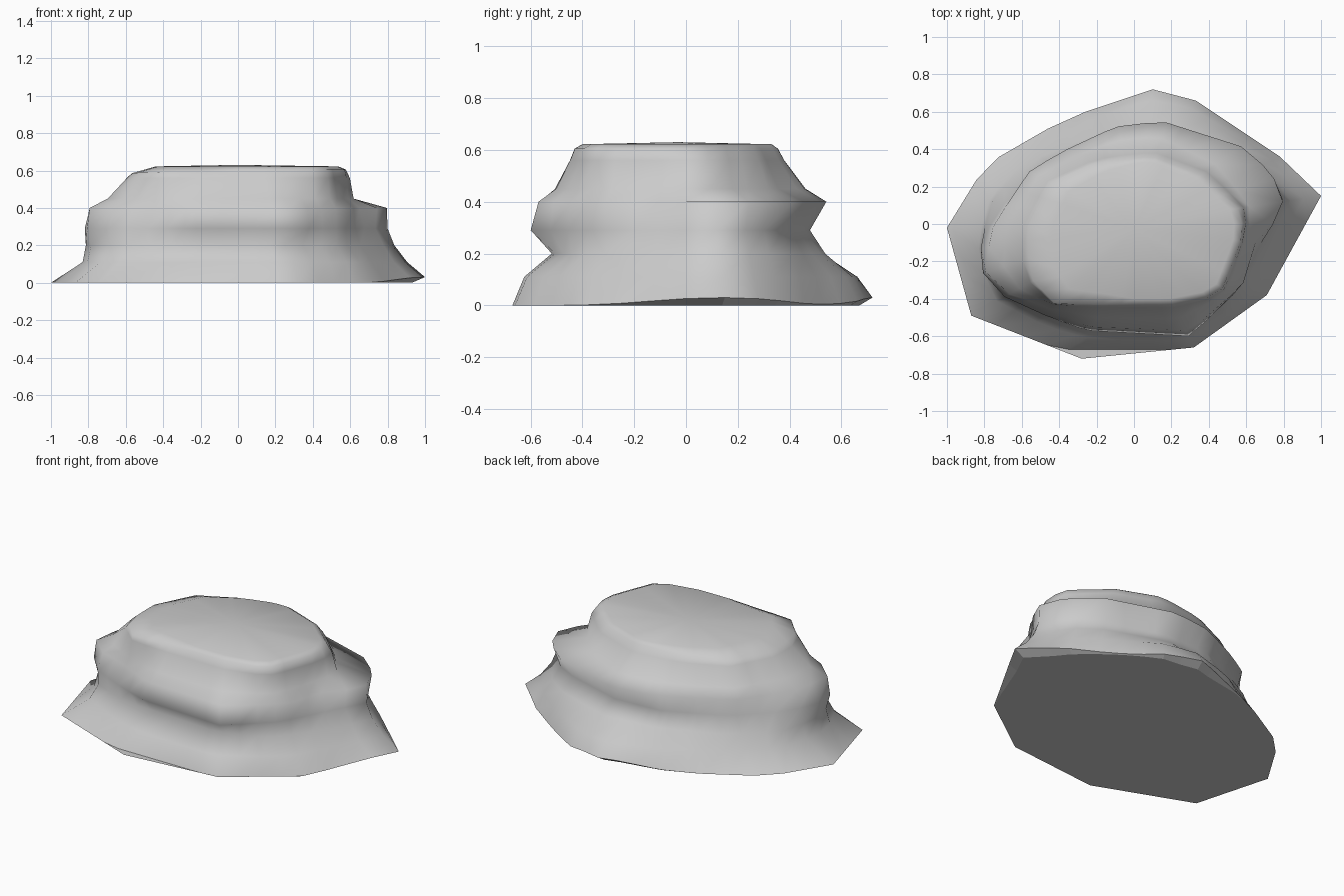
import bpy, bmesh, math
from mathutils import Vector

if "Cube" in bpy.data.objects:
    bpy.data.objects.remove(bpy.data.objects["Cube"])

N = 40
FOOT = [(-1, -.02), (-.84, .24), (-.72, .36), (-.46, .51), (-.26, .60), (.10, .72), (.33, .66),
        (.78, .36), (1, .15), (.71, -.38), (.32, -.66), (-.28, -.72), (-.87, -.49)]

# Even angles, snapped to the corners of the foot so that they stay crisp
ANG = [2 * math.pi * i / N for i in range(N)]
for x, y in FOOT:
    a = math.atan2(y, x) % (2 * math.pi)
    ANG[round(a / (2 * math.pi) * N) % N] = a

def outline(pts):
    """Resample a polygon around the origin at the shared angles."""
    out = []
    for a in ANG:
        d = Vector((math.cos(a), math.sin(a)))
        best = 0
        for j in range(len(pts)):
            p, q = Vector(pts[j - 1]), Vector(pts[j])
            e = q - p
            den = d.x * e.y - d.y * e.x
            if abs(den) < 1e-9:
                continue
            t = (p.x * e.y - p.y * e.x) / den
            u = (p.x * d.y - p.y * d.x) / den
            if t > 0 and -1e-4 <= u <= 1 + 1e-4:
                best = max(best, t)
        out.append(d * best)
    return out

def mix(a, b, f):
    """Blend two outlines by an amount that depends on the angle."""
    return [p.lerp(q, f(t)) for p, q, t in zip(a, b, ANG)]

# Cross-sections of the rock
foot = outline(FOOT)
groove = outline([(-.82, -.1), (-.76, -.36), (-.45, -.48), (.2, -.52), (.5, -.42), (.7, -.15),
                  (.84, .12), (.65, .38), (.2, .54), (-.15, .5), (-.5, .36), (-.75, .15)])
belly = outline([(-.82, -.12), (-.8, -.34), (-.45, -.5), (-.25, -.57), (.3, -.6), (.55, -.36),
                 (.68, -.1), (.8, .12), (.62, .34), (.15, .48), (-.15, .46), (-.5, .3), (-.74, .06)])
ledge = outline([(-.78, -.14), (-.8, -.33), (-.5, -.43), (-.25, -.55), (.3, -.57), (.58, -.33),
                 (.65, -.1), (.79, .05), (.8, .18), (.62, .4), (.15, .55), (-.1, .52), (-.4, .38),
                 (-.56, .28), (-.75, .0)])
crown = outline([(-.56, -.28), (-.42, -.43), (.2, -.43), (.46, -.38), (.57, -.1), (.58, .06), (.36, .26),
                 (.1, .36), (-.2, .33), (-.45, .22), (-.57, -.02)])

# The foot lifts slightly at its right and back corners
lift = [max(0, math.cos(a - .15)) ** 12 + max(0, math.cos(a - 1.43)) ** 12 for a in ANG]
bottom = [p * (1 - .07 * k) for p, k in zip(foot, lift)]
rim = [Vector((p.x, max(p.y, -.67))) for p in foot]

right = lambda a: max(0, math.cos(a))
left = lambda a: max(0, -math.cos(a))
levels = [
    (bottom, [0] * N),
    (rim, [.03 * k for k in lift]),
    (mix(rim, groove, lambda a: .3 + .6 * left(a) ** 2 + .3 * right(a) ** 6), [.11] * N),
    (groove, [.20] * N),
    (belly, [.29] * N),
    (ledge, [.40] * N),
    (mix(ledge, crown, lambda a: .42 + .33 * right(a) ** 2), [.45] * N),
    (mix(ledge, crown, lambda a: .87), [.56] * N),
    (crown, [.605 - .02 * left(a) for a in ANG]),
    ([p * (.93 - .16 * left(a)) for p, a in zip(crown, ANG)], [.622] * N),
]

bm = bmesh.new()
rings = [[bm.verts.new((p.x, p.y, z)) for p, z in zip(ps, zs)] for ps, zs in levels]
for k, (lo, hi) in enumerate(zip(rings, rings[1:])):
    for i in range(N):
        j = (i + 1) % N
        f = bm.faces.new((lo[i], lo[j], hi[j], hi[i]))
        f.smooth = k > 0
# Underside and flat top
bm.faces.new(rings[0][::-1])
peak = bm.verts.new((0, -.03, .63))
for i in range(N):
    bm.faces.new((rings[-1][i], rings[-1][(i + 1) % N], peak)).smooth = True
bmesh.ops.remove_doubles(bm, verts=bm.verts[:], dist=1e-4)
bmesh.ops.recalc_face_normals(bm, faces=bm.faces[:])

me = bpy.data.meshes.new("rock")
bm.to_mesh(me)
bm.free()
rock = bpy.data.objects.new("rock", me)
bpy.context.collection.objects.link(rock)

stone = bpy.data.materials.new("stone grey")
stone.diffuse_color = (.6, .6, .6, 1)
stone.use_nodes = True
stone.node_tree.nodes["Principled BSDF"].inputs["Base Color"].default_value = stone.diffuse_color
me.materials.append(stone)
